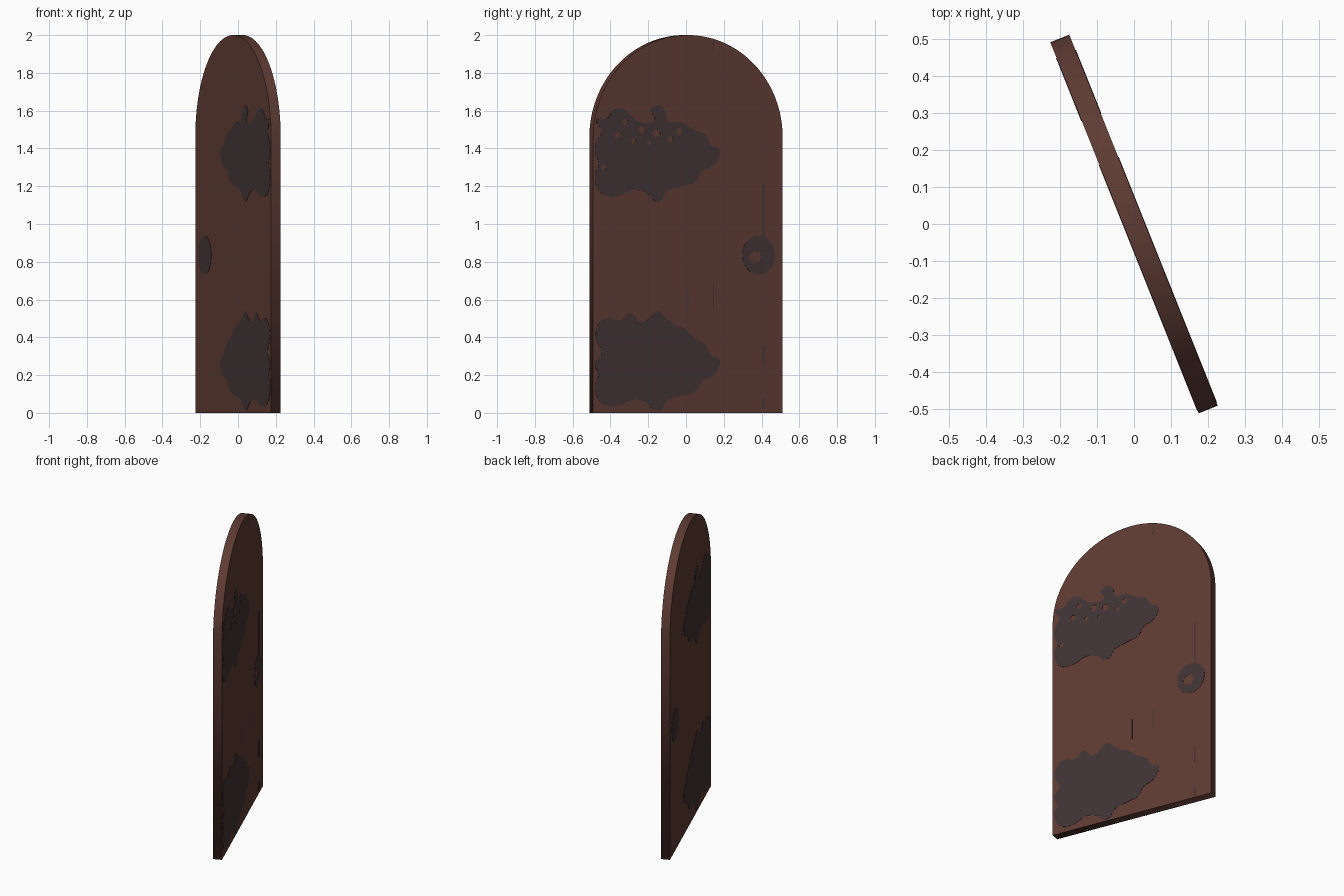
import bpy, math
from mathutils import Matrix, Vector

if "Cube" in bpy.data.objects:
    bpy.data.objects.remove(bpy.data.objects["Cube"])

HALF_W, HALF_T, SPRING = 0.54, 0.0275, 1.46
ANG = math.radians(21.8)
U = Vector((-math.sin(ANG), math.cos(ANG), 0))   # across the door
N = Vector((math.cos(ANG), math.sin(ANG), 0))    # face normal


def material(name, col):
    m = bpy.data.materials.new(name)
    m.diffuse_color = (*col, 1)
    m.use_nodes = True
    m.node_tree.nodes["Principled BSDF"].inputs["Base Color"].default_value = m.diffuse_color
    return m


wood = material("brown wood", (0.112, 0.044, 0.033))
iron = material("dark iron", (0.053, 0.034, 0.035))


def plate(name, outlines, half_depth, offset, mat, smooth=True):
    """Filled outline (with holes) in door space, turned into a mesh."""
    cu = bpy.data.curves.new(name, 'CURVE')
    cu.dimensions, cu.fill_mode = '2D', 'BOTH'
    cu.extrude, cu.resolution_u = half_depth, 4
    for pts in outlines:
        s = cu.splines.new('BEZIER' if smooth else 'POLY')
        store = s.bezier_points if smooth else s.points
        store.add(len(pts) - 1)
        for p, (u, z) in zip(store, pts):
            if smooth:
                p.co = (u, z, 0)
                p.handle_left_type = p.handle_right_type = 'AUTO'
            else:
                p.co = (u, z, 0, 1)
        s.use_cyclic_u = True
    tmp = bpy.data.objects.new(name + "_outline", cu)
    bpy.context.collection.objects.link(tmp)
    bpy.context.view_layer.update()
    dg = bpy.context.evaluated_depsgraph_get()
    me = bpy.data.meshes.new_from_object(tmp.evaluated_get(dg))
    bpy.data.objects.remove(tmp)
    me.materials.clear()
    me.materials.append(mat)
    o = N * offset
    me.transform(Matrix(((U.x, 0, N.x, o.x), (U.y, 0, N.y, o.y),
                         (0, 1, 0, 0), (0, 0, 0, 1))))
    ob = bpy.data.objects.new(name, me)
    bpy.context.collection.objects.link(ob)
    return ob


def ring(u, z, ru, rz, n=8):
    return [(u + ru * math.cos(2 * math.pi * i / n),
             z + rz * math.sin(2 * math.pi * i / n)) for i in range(n)]


# Arched door slab
arch = [(HALF_W * math.cos(math.pi * i / 64),
         SPRING + HALF_W * math.sin(math.pi * i / 64)) for i in range(65)]
plate("door_slab", [[(-HALF_W, 0), (HALF_W, 0)][::1] + arch],
      HALF_T, 0, wood, smooth=False)

# Hinge patch outline: lower side and tip are shared, upper side differs
low = [(-.52, 1.20), (-.47, 1.15), (-.39, 1.15), (-.31, 1.18), (-.25, 1.17),
       (-.17, 1.12), (-.11, 1.18), (-.04, 1.20), (.05, 1.23), (.08, 1.28),
       (.13, 1.30), (.17, 1.34), (.18, 1.39), (.13, 1.42), (.10, 1.47)]
top_upper = [(.03, 1.50), (-.04, 1.54), (-.11, 1.54), (-.13, 1.60), (-.17, 1.63),
             (-.21, 1.60), (-.19, 1.55), (-.27, 1.54), (-.32, 1.57), (-.37, 1.61),
             (-.43, 1.60), (-.46, 1.56), (-.52, 1.55), (-.49, 1.49), (-.52, 1.44),
             (-.53, 1.38), (-.51, 1.32), (-.53, 1.26)]
top_lower = [(.03, 1.51), (-.01, 1.55), (-.08, 1.58), (-.13, 1.62), (-.17, 1.65),
             (-.22, 1.61), (-.27, 1.59), (-.33, 1.64), (-.38, 1.60), (-.47, 1.61),
             (-.52, 1.56), (-.52, 1.49), (-.49, 1.43), (-.53, 1.37), (-.51, 1.31),
             (-.53, 1.26)]
holes = [(-.48, 1.30, .015), (-.40, 1.47, .018), (-.31, 1.44, .015),
         (-.26, 1.50, .020), (-.18, 1.48, .022), (-.10, 1.45, .016),
         (-.05, 1.49, .018), (-.22, 1.43, .012), (-.36, 1.54, .015)]

for side, sgn in (("right", 1), ("left", -1)):
    off = sgn * (HALF_T + 0.0006)
    cut = [ring(u, z, r, r) for u, z, r in holes] if sgn > 0 else []
    plate("upper_hinge_" + side, [low + top_upper] + cut, 0.001, off, iron)
    plate("lower_hinge_" + side,
          [[(u, z - 1.11) for u, z in low + top_lower]], 0.001, off, iron)
    # Ring handle, open in the middle on one face
    hole = [ring(.385, .825, .034, .034)] if sgn > 0 else []
    plate("handle_ring_" + side, [ring(.403, .835, .092, .102)] + hole,
          0.001, off, iron)

# Dark gaps between the boards
for i, (u, z0, z1) in enumerate([(.43, .93, 1.21), (.43, .25, .35), (.43, .02, .08),
                                 (.145, .55, .69), (.145, 1.91, 1.98),
                                 (.0, .52, .66)]):
    w = .005 if i < 3 else .003
    plate("board_gap_%d" % i, [[(u - w, z0), (u + w, z0), (u + w, z1), (u - w, z1)]],
          0.0008, HALF_T + 0.0004, iron, smooth=False)
